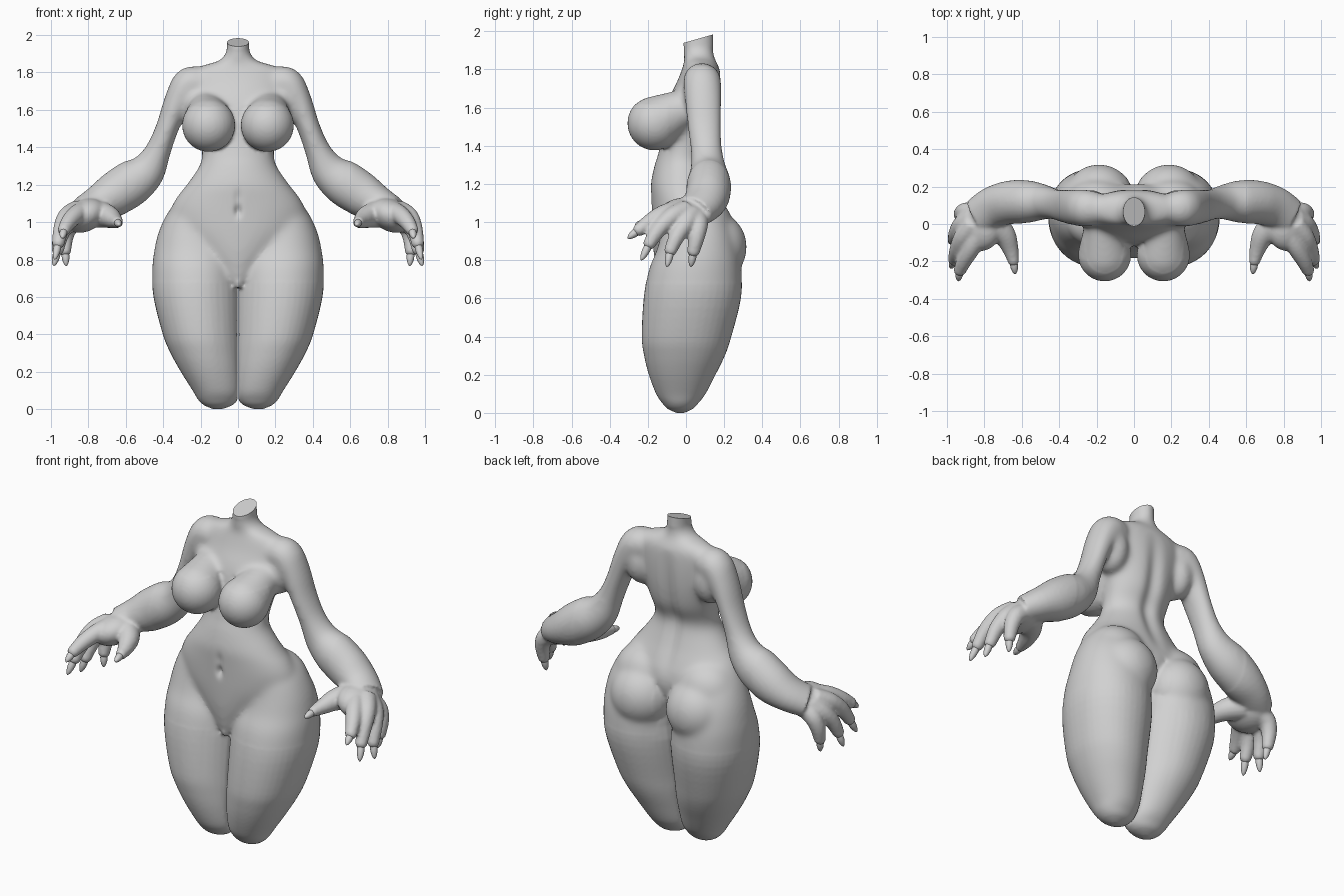
import bpy, bmesh, math
from mathutils import Vector, Matrix

if "Cube" in bpy.data.objects:
    bpy.data.objects.remove(bpy.data.objects["Cube"])

grey = bpy.data.materials.new("clay grey")
grey.diffuse_color = (0.64, 0.64, 0.64, 1)
grey.use_nodes = True
grey.node_tree.nodes["Principled BSDF"].inputs["Base Color"].default_value = grey.diffuse_color


def loft(bm, path, ref, flat=False, power=2.0, side=1, n=28, steps=4, min_x=None):
    """Tube through (x, y, z, r_across, r_ref) points, with closed ends."""
    pts = [Vector(p) if len(p) == 5 else Vector((*p, p[3])) for p in path]
    fine = []
    for i in range(len(pts) - 1):
        a, b = pts[max(i - 1, 0)], pts[i]
        c, d = pts[i + 1], pts[min(i + 2, len(pts) - 1)]
        for k in range(steps):
            t = k / steps
            fine.append(0.5 * (2 * b + (c - a) * t + (2 * a - 5 * b + 4 * c - d) * t * t
                               + (3 * b - a - 3 * c + d) * t ** 3))
    fine.append(pts[-1])
    rings = []
    for i, p in enumerate(fine):
        q, s = fine[min(i + 1, len(fine) - 1)], fine[max(i - 1, 0)]
        tan = Vector((0, 0, 1)) if flat else (Vector(q[:3]) - Vector(s[:3])).normalized()
        u = Vector(ref)
        u = (u - tan * u.dot(tan)).normalized()
        v = u.cross(tan)
        ring = []
        for k in range(n):
            a = 2 * math.pi * k / n
            ca, sa = math.cos(a), math.sin(a)
            ca = math.copysign(abs(ca) ** (2 / power), ca)
            sa = math.copysign(abs(sa) ** (2 / power), sa)
            co = Vector(p[:3]) + v * (ca * p[3]) + u * (sa * p[4])
            if min_x is not None:
                co.x = max(co.x, min_x)
            ring.append(bm.verts.new((co.x * side, co.y, co.z)))
        rings.append(ring)
    for r0, r1 in zip(rings, rings[1:]):
        for k in range(n):
            bm.faces.new((r0[k], r0[(k + 1) % n], r1[(k + 1) % n], r1[k]))
    bm.faces.new(rings[0])
    bm.faces.new(rings[-1])


def ball(bm, centre, radii, side=1, tilt=0):
    m = (Matrix.Translation((centre[0] * side, centre[1], centre[2]))
         @ Matrix.Rotation(tilt * side, 4, 'Y') @ Matrix.Diagonal((*radii, 1)))
    bmesh.ops.create_uvsphere(bm, u_segments=32, v_segments=20, radius=1, matrix=m)


def make(name, bm):
    bmesh.ops.recalc_face_normals(bm, faces=bm.faces)
    me = bpy.data.meshes.new(name)
    bm.to_mesh(me)
    bm.free()
    me.materials.append(grey)
    for f in me.polygons:
        f.use_smooth = True
    ob = bpy.data.objects.new(name, me)
    bpy.context.collection.objects.link(ob)
    return ob


X, Y, Z = (1, 0, 0), (0, 1, 0), (0, 0, 1)
body = bmesh.new()

# torso and neck: z, centre y, half width, half depth
torso = [(0.65, -0.085, 0.035, 0.05), (0.74, -0.045, 0.1, 0.11), (0.84, -0.005, 0.22, 0.165),
         (0.95, 0.015, 0.34, 0.192), (1.05, 0.015, 0.365, 0.195), (1.13, 0.0, 0.33, 0.183),
         (1.2, -0.015, 0.275, 0.17), (1.3, -0.02, 0.207, 0.145), (1.36, -0.01, 0.193, 0.135),
         (1.45, 0.02, 0.203, 0.145), (1.55, 0.035, 0.228, 0.148), (1.65, 0.05, 0.25, 0.138),
         (1.74, 0.07, 0.26, 0.115), (1.80, 0.078, 0.25, 0.1), (1.838, 0.075, 0.19, 0.085),
         (1.86, 0.07, 0.11, 0.08), (1.89, 0.065, 0.074, 0.079), (1.93, 0.065, 0.06, 0.078),
         (2.06, 0.065, 0.06, 0.078)]
loft(body, [(0, y, z, w, d) for z, y, w, d in torso], Y, flat=True, n=40)

# thigh: x, y, z, half width, half depth
thigh = [(0.11, -0.03, 0.0, 0.022, 0.02), (0.11, -0.03, 0.02, 0.07, 0.065),
         (0.113, -0.03, 0.05, 0.1, 0.094), (0.12, -0.027, 0.1, 0.123, 0.13),
         (0.149, -0.02, 0.2, 0.157, 0.175), (0.177, -0.008, 0.3, 0.184, 0.212),
         (0.199, 0.003, 0.4, 0.203, 0.235), (0.224, 0.033, 0.6, 0.228, 0.255),
         (0.229, 0.048, 0.75, 0.23, 0.243), (0.233, 0.06, 0.85, 0.215, 0.215),
         (0.235, 0.06, 0.95, 0.189, 0.187), (0.222, 0.05, 1.05, 0.155, 0.155),
         (0.2, 0.04, 1.13, 0.11, 0.11)]

arm = [(0.19, 0.08, 1.735, 0.085, 0.09), (0.26, 0.085, 1.74, 0.092, 0.1),
       (0.322, 0.09, 1.65, 0.073, 0.098), (0.38, 0.097, 1.5, 0.062, 0.09),
       (0.43, 0.107, 1.375, 0.071, 0.084), (0.485, 0.117, 1.275, 0.1, 0.095),
       (0.565, 0.12, 1.21, 0.122, 0.115), (0.665, 0.115, 1.145, 0.118, 0.116),
       (0.755, 0.09, 1.095, 0.095, 0.11), (0.83, 0.04, 1.055, 0.08, 0.105)]

# digits: base, knuckle, middle, last joint, claw tip
digits = {
    "index": [(0.82, -0.04, 1.06), (0.865, -0.12, 1.04), (0.905, -0.19, 1.0), (0.93, -0.245, 0.96), (0.94, -0.305, 0.915)],
    "middle": [(0.86, 0.0, 1.06), (0.915, -0.07, 1.03), (0.945, -0.14, 0.965), (0.96, -0.19, 0.89), (0.98, -0.235, 0.80)],
    "ring": [(0.86, 0.03, 1.04), (0.917, 0.0, 0.995), (0.948, -0.045, 0.93), (0.963, -0.08, 0.855), (0.985, -0.1, 0.765)],
    "little": [(0.85, 0.06, 1.02), (0.9, 0.065, 0.98), (0.922, 0.055, 0.92), (0.925, 0.04, 0.85), (0.918, 0.025, 0.765)],
    "thumb": [(0.77, 0.02, 1.05), (0.695, -0.055, 1.03), (0.662, -0.13, 1.01), (0.645, -0.195, 1.0), (0.635, -0.268, 0.985)]}
finger_radii = (0.058, 0.05, 0.043, 0.034)
thumb_radii = (0.08, 0.062, 0.045, 0.031)

for s in (1, -1):
    loft(body, thigh, Y, flat=True, power=2.1, side=s, n=40, min_x=0.014)
    loft(body, arm, Y, side=s)
    ball(body, (0.187, 0.146, 0.87), (0.182, 0.174, 0.185), s)        # buttock
    ball(body, (0.2, 0.085, 0.98), (0.185, 0.158, 0.17), s)           # upper hip
    ball(body, (0.23, 0.08, 1.64), (0.09, 0.105, 0.14), s)            # armpit
    for i in range(9):                                                # breast
        t = i / 8
        r = 0.142 - 0.057 * t
        ball(body, (0.157 + 0.015 * t, -0.165 + 0.2 * t, 1.518 + 0.105 * t), (r, r, r), s)
    ball(body, (0.82, -0.01, 1.035), (0.12, 0.135, 0.085), s, math.radians(25))  # palm
    for name, p in digits.items():
        ref, rad = (Z, thumb_radii) if name == "thumb" else (X, finger_radii)
        loft(body, [(*c, r) for c, r in zip(p, rad)], ref, side=s, n=16)
        ball(body, p[3], (rad[3],) * 3, s)
        # claw
        claw = bmesh.new()
        a, b = Vector(p[3]), Vector(p[4])
        loft(claw, [(*a, 0.02), (*a.lerp(b, 0.5), 0.02), (*a.lerp(b, 0.85), 0.012), (*b, 0.002)],
             ref, side=s, n=12)
        make(f"{name}_claw_{'left' if s > 0 else 'right'}", claw)

# fuse the parts into one smooth skin
ob = make("body", body)
fuse = ob.modifiers.new("fuse", 'REMESH')
fuse.mode, fuse.voxel_size, fuse.use_smooth_shade = 'VOXEL', 0.01, True
soft = ob.modifiers.new("soften", 'SMOOTH')
soft.factor, soft.iterations = 0.5, 4
skin = bpy.data.meshes.new_from_object(ob.evaluated_get(bpy.context.evaluated_depsgraph_get()))
ob.modifiers.clear()
ob.data = skin

bm = bmesh.new()
bm.from_mesh(skin)


def blend(v):
    """Trunk, hips and shoulders, without breasts, cleft and hands."""
    x, y, z = v.co
    breast = y < -0.09 and 1.36 < z < 1.62
    cleft = abs(x) < 0.05 and y > 0.1 and z < 1.0
    return abs(x) < 0.6 and 0.68 < z < 1.92 and not breast and not cleft


soft_verts = [v for v in bm.verts if blend(v)]
for _ in range(22):
    bmesh.ops.smooth_vert(bm, verts=soft_verts, factor=0.5,
                          use_axis_x=True, use_axis_y=True, use_axis_z=True)
bm.normal_update()
for v in bm.verts:
    x, y, z = v.co
    if z < 0.72 and 0.002 < abs(x) < 0.1:          # thighs meet at the middle
        pull = 0.0135 * min(1, (0.72 - z) / 0.08) * (1 - abs(x) / 0.1)
        v.co.x = math.copysign(max(0.0015, abs(x) - pull), x)
    if v.normal.y > 0.3 and 1.02 < z < 1.8:        # spine groove
        fade = math.sin(math.pi * (z - 1.02) / 0.78)
        v.co.y -= 0.025 * fade * math.exp(-(x / 0.045) ** 2)
    if v.normal.y < -0.3 and z < 1.3:              # navel
        v.co.y += 0.022 * math.exp(-(x / 0.018) ** 2 - ((z - 1.06) / 0.03) ** 2)
        v.co.y += 0.008 * math.exp(-(x / 0.02) ** 2 - ((z - 1.13) / 0.04) ** 2)
# slanted neck cut
cut = bmesh.ops.bisect_plane(bm, geom=bm.verts[:] + bm.edges[:] + bm.faces[:],
                             plane_co=(0, -0.01, 1.94), plane_no=(0, -0.04, 0.14), clear_outer=True)
rim = [e for e in cut["geom_cut"] if isinstance(e, bmesh.types.BMEdge)]
cap = bmesh.ops.edgeloop_fill(bm, edges=rim)["faces"]
for f in bm.faces:
    f.smooth = True
    f.material_index = 0
for f in cap:
    f.smooth = False
for e in rim:
    e.smooth = False
bm.to_mesh(skin)
bm.free()
if not skin.materials:
    skin.materials.append(grey)
